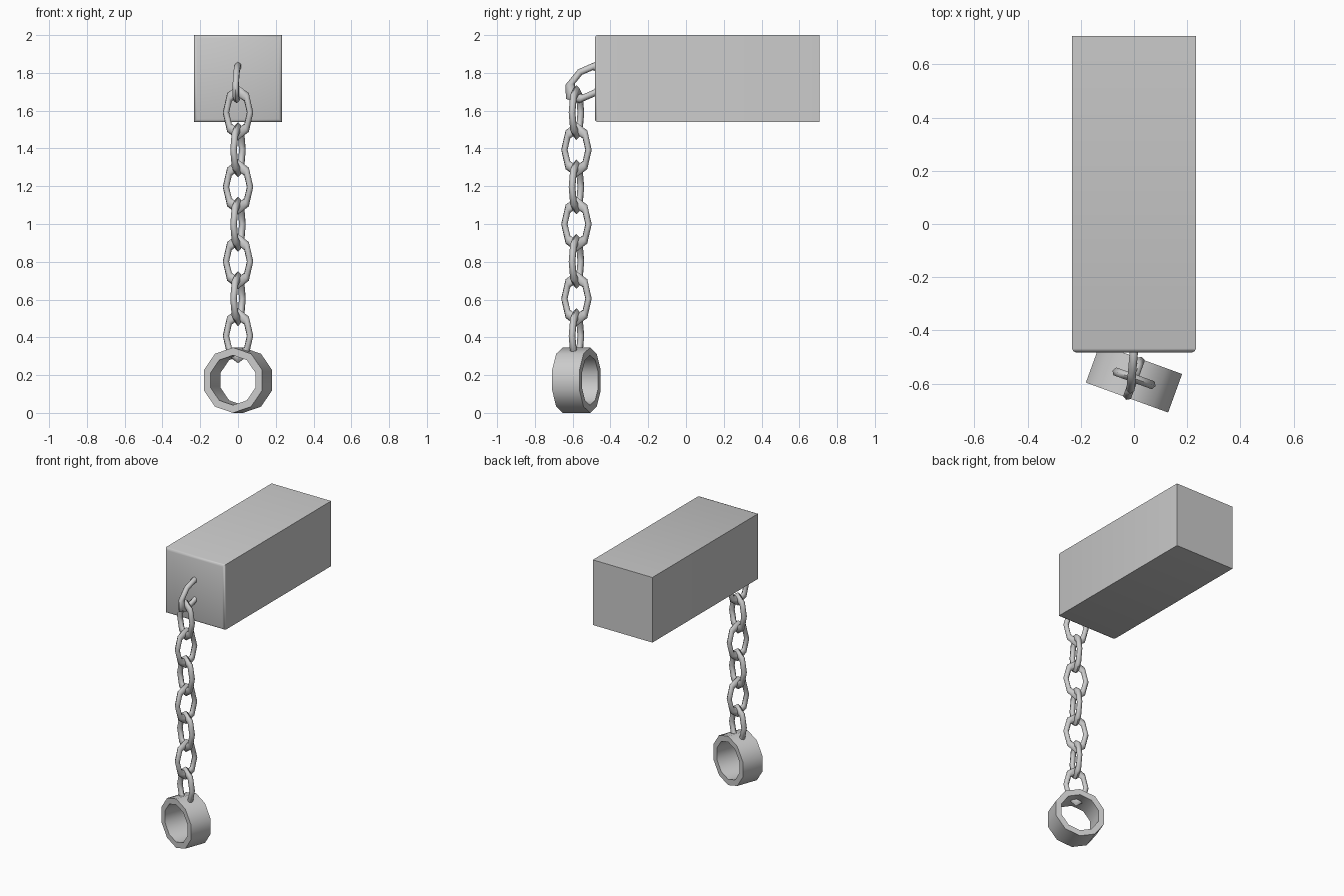
import bpy
import bmesh
from math import cos, sin, pi, radians
from mathutils import Matrix, Vector

default = bpy.data.objects.get("Cube")
if default:
    bpy.data.objects.remove(default, do_unlink=True)

steel = bpy.data.materials.new("grey_metal")
steel.use_nodes = True
GREY = (0.6, 0.6, 0.6, 1)
steel.diffuse_color = GREY
steel.node_tree.nodes["Principled BSDF"].inputs["Base Color"].default_value = GREY

CHAIN_Y = -0.58
TWIST = radians(-20)


def finish(name, bm, matrix, angle):
    """Turn a bmesh into a named, placed, shaded object."""
    bmesh.ops.recalc_face_normals(bm, faces=bm.faces)
    mesh = bpy.data.meshes.new(name)
    bm.to_mesh(mesh)
    bm.free()
    mesh.materials.append(steel)
    obj = bpy.data.objects.new(name, mesh)
    obj.matrix_world = matrix
    bpy.context.collection.objects.link(obj)
    bpy.ops.object.select_all(action="DESELECT")
    obj.select_set(True)
    bpy.context.view_layer.objects.active = obj
    bpy.ops.object.shade_smooth_by_angle(angle=radians(angle))
    return obj


def revolve(profile, sides):
    """Closed (radius, height) profile swept around local z."""
    bm = bmesh.new()
    loops = []
    for i in range(sides):
        a = 2 * pi * i / sides
        loops.append([bm.verts.new((r * cos(a), r * sin(a), h)) for r, h in profile])
    n = len(profile)
    for i in range(sides):
        a, b = loops[i], loops[(i + 1) % sides]
        for j in range(n):
            k = (j + 1) % n
            bm.faces.new((a[j], b[j], b[k], a[k]))
    return bm


def chain_link(name, matrix):
    """Eight-sided ring lying in local xz, stretched along z."""
    tube = [(0.068 + 0.018 * cos(t * pi / 3), 0.018 * sin(t * pi / 3)) for t in range(6)]
    bm = revolve(tube, 8)
    bm.transform(Matrix.Diagonal((1, 1, 1.69, 1)) @ Matrix.Rotation(pi / 2, 4, "X"))
    finish(name, bm, matrix, 65)


# Wall block with softened front edges
bm = bmesh.new()
bmesh.ops.create_cube(bm, size=1)
bm.transform(Matrix.Translation((0, 0.112, 1.77)) @ Matrix.Diagonal((0.465, 1.19, 0.46, 1)))
front = [e for e in bm.edges if all(v.co.y < 0 for v in e.verts)]
bmesh.ops.bevel(bm, geom=front, offset=0.015, segments=2, profile=0.5, affect="EDGES")
finish("wall_block", bm, Matrix.Identity(4), 60)

# Anchor link, half sunk into the block and leaning forward
chain_link("anchor_link",
           Matrix.Translation((-0.004, -0.52, 1.75))
           @ Matrix.Rotation(radians(-5), 4, "Z")
           @ Matrix.Rotation(radians(-53), 4, "X")
           @ Matrix.Rotation(pi / 2, 4, "Z"))

# Hanging links, alternately turned a quarter
for i in range(7):
    turn = TWIST + (pi / 2 if i % 2 else 0)
    chain_link(f"chain_link_{i + 1}",
               Matrix.Translation((0, CHAIN_Y, 1.59 - 0.197 * i))
               @ Matrix.Rotation(turn, 4, "Z"))

# Ten-sided shackle, a point at the top
bm = revolve([(0.173, -0.077), (0.173, 0.077), (0.132, 0.077), (0.132, -0.077)], 10)
bm.transform(Matrix.Rotation(pi / 2, 4, "X") @ Matrix.Rotation(pi / 2, 4, "Z"))
finish("shackle", bm,
       Matrix.Translation((0, CHAIN_Y, 0.173)) @ Matrix.Rotation(TWIST, 4, "Z"), 50)
